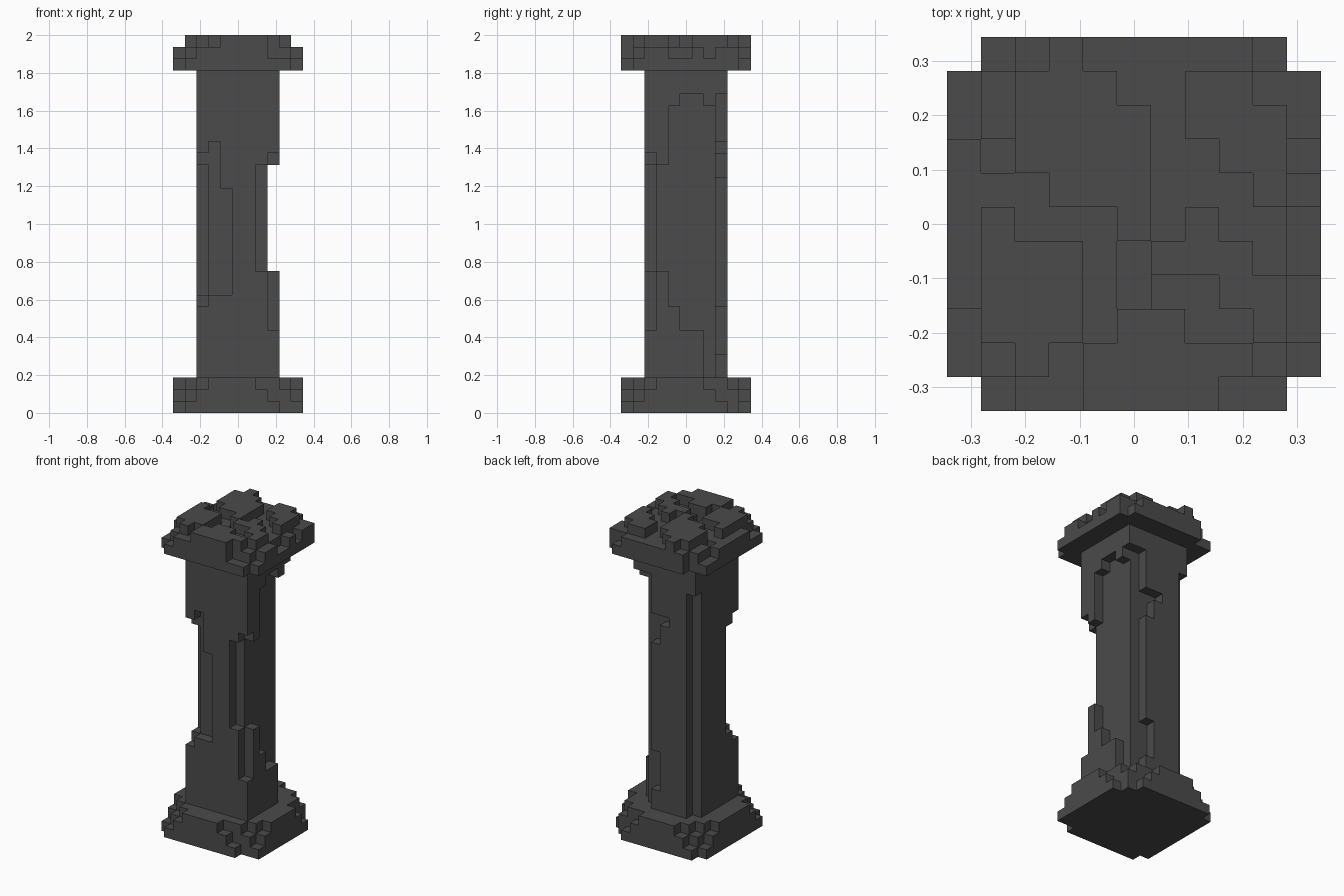
import bpy, bmesh, math

cube = bpy.data.objects.get("Cube")
if cube:
    bpy.data.objects.remove(cube, do_unlink=True)

V = 0.0625          # block size
N = 11              # blocks across the plinth and capital

stone = bpy.data.materials.new("dark grey stone")
stone.diffuse_color = (0.07, 0.07, 0.07, 1)
stone.use_nodes = True
bsdf = stone.node_tree.nodes["Principled BSDF"]
bsdf.inputs["Base Color"].default_value = (0.07, 0.07, 0.07, 1)
bsdf.inputs["Roughness"].default_value = 0.9

DIRS = [(1, 0, 0), (-1, 0, 0), (0, 1, 0), (0, -1, 0), (0, 0, 1), (0, 0, -1)]


def block_object(name, cells):
    """Skin a set of (column, row, layer) blocks; row 0 is at the back."""
    bm = bmesh.new()
    verts = {}

    def vert(p):
        if p not in verts:
            x, y, z = p
            verts[p] = bm.verts.new(((x - N / 2) * V, (y - N / 2) * V, z * V))
        return verts[p]

    solid = {(i, N - 1 - r, k) for i, r, k in cells}
    for c in sorted(solid):
        for d in DIRS:
            if tuple(a + b for a, b in zip(c, d)) in solid:
                continue
            axis = [abs(n) for n in d].index(1)
            u, w = (axis + 1) % 3, (axis + 2) % 3
            ring = []
            for a, b in ((0, 0), (1, 0), (1, 1), (0, 1)):
                p = list(c)
                p[axis] += 1 if d[axis] > 0 else 0
                p[u] += a
                p[w] += b
                ring.append(vert(tuple(p)))
            if d[axis] < 0:
                ring.reverse()
            bm.faces.new(ring)
    # merge coplanar squares into large flat faces
    bmesh.ops.dissolve_limit(bm, angle_limit=math.radians(1),
                             verts=bm.verts[:], edges=bm.edges[:])
    mesh = bpy.data.meshes.new(name)
    bm.to_mesh(mesh)
    bm.free()
    mesh.materials.append(stone)
    obj = bpy.data.objects.new(name, mesh)
    bpy.context.collection.objects.link(obj)
    return obj


def stacked(rows, floor):
    """Blocks from a height map, one text row per block row, back to front."""
    return {(i, r, floor + k) for r, row in enumerate(rows)
            for i, h in enumerate(row) for k in range(int(h))}


# Plinth: stepped, crumbling corners
block_object("plinth", stacked([
    "01233332100",
    "12333333320",
    "23333333331",
    "33333333332",
    "33333333333",
    "33333333333",
    "33333333333",
    "33333333333",
    "23333333332",
    "12333333321",
    "01233332100"], 0))

# Capital: broken top with raised slabs
block_object("capital", stacked([
    "00232222210",
    "12333223322",
    "12333323332",
    "21333322331",
    "22233322232",
    "23222323221",
    "23332133321",
    "23332122332",
    "13332332232",
    "12323333321",
    "01223333110"], 29))

# Shaft: square column with chipped edges
shaft = {(i, r, k) for i in range(2, 9) for r in range(2, 9) for k in range(3, 29)}
chips = [  # column, row, first layer, end layer
    # front, -x edge
    (2, 8, 9, 22), (3, 8, 10, 23), (4, 8, 10, 19), (2, 7, 10, 21),
    # front, +x edge
    (8, 8, 7, 22), (7, 8, 12, 21), (8, 7, 12, 21),
    # +x side
    (8, 6, 9, 26), (8, 5, 7, 27), (8, 4, 7, 27), (8, 3, 3, 26), (8, 2, 3, 27),
    # back
    (7, 2, 3, 27), (6, 2, 5, 9), (6, 2, 20, 23), (5, 2, 22, 23), (2, 2, 3, 26),
]
for i, r, lo, hi in chips:
    shaft -= {(i, r, k) for k in range(lo, hi)}
block_object("shaft", shaft)
